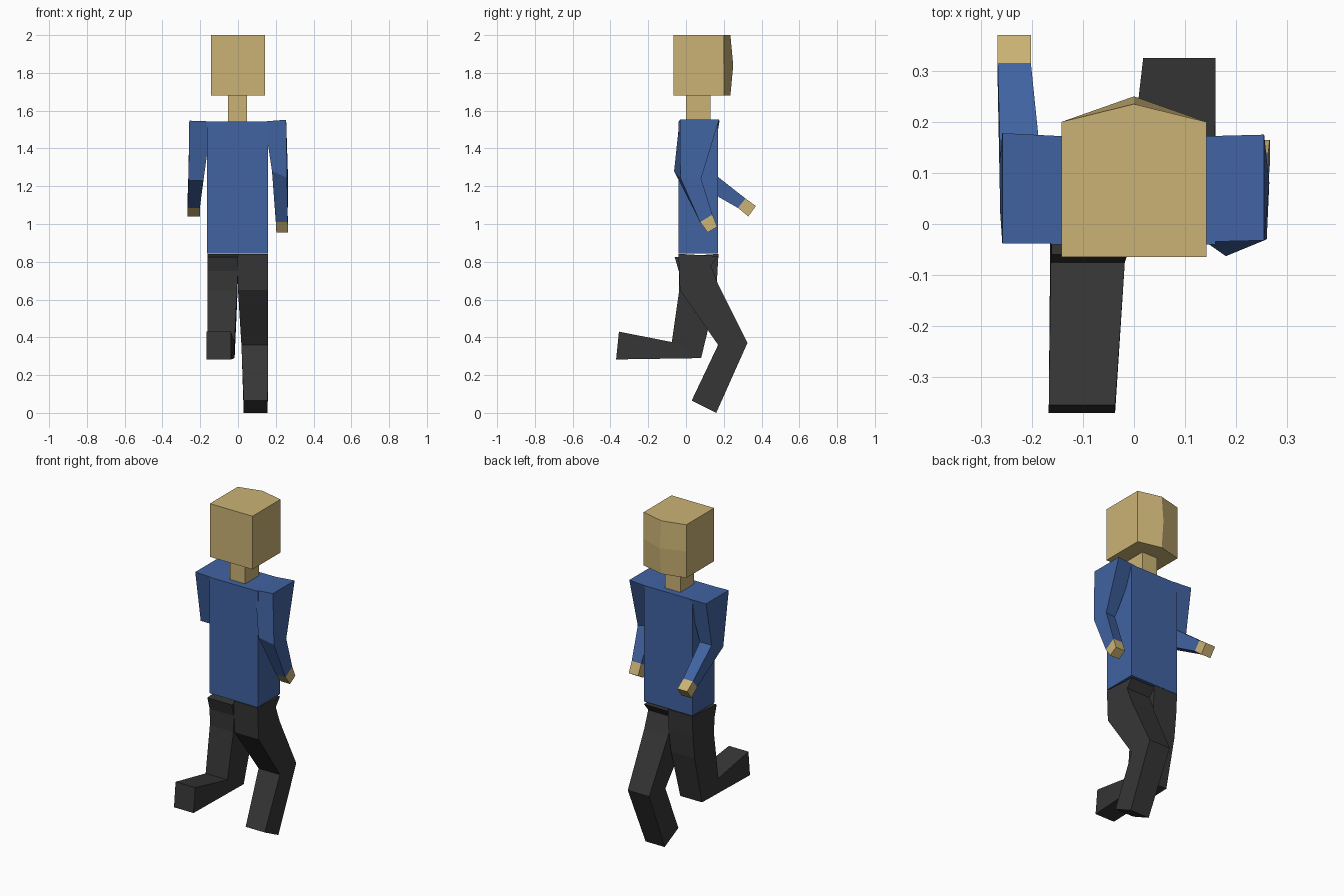
import bpy, bmesh


def material(name, rgb):
    m = bpy.data.materials.new(name)
    m.diffuse_color = (*rgb, 1)
    return m


SKIN = material("tan skin", (0.60, 0.45, 0.18))
SHIRT = material("blue shirt", (0.052, 0.125, 0.36))
TROUSERS = material("charcoal trousers", (0.037, 0.037, 0.037))


def loft(name, rings, mat):
    """Closed tube through rings that all have the same number of corners."""
    bm = bmesh.new()
    vs = [[bm.verts.new(p) for p in r] for r in rings]
    n = len(vs[0])
    bm.faces.new(vs[0])
    bm.faces.new(vs[-1])
    for a, b in zip(vs, vs[1:]):
        for i in range(n):
            j = (i + 1) % n
            bm.faces.new((a[i], a[j], b[j], b[i]))
    bmesh.ops.recalc_face_normals(bm, faces=bm.faces)
    me = bpy.data.meshes.new(name)
    bm.to_mesh(me)
    bm.free()
    me.materials.append(mat)
    ob = bpy.data.objects.new(name, me)
    bpy.context.collection.objects.link(ob)
    return ob


def ring(x0, x1, back, front):
    """Four corners from an x range and the (y, z) of the back and front edges."""
    return [(x0, *back), (x1, *back), (x1, *front), (x0, *front)]


def box(name, x0, x1, y0, y1, z0, z1, mat):
    return loft(name, [ring(x0, x1, (y0, z), (y1, z)) for z in (z0, z1)], mat)


# Head with a shallow ridge down the face, strongest at mid height
def head_ring(z, nose):
    return [(-0.142, -0.065, z), (0.142, -0.065, z), (0.142, 0.2, z),
            (0, nose, z), (-0.142, 0.2, z)]


loft("head", [head_ring(1.68, 0.235), head_ring(1.84, 0.25), head_ring(2.0, 0.235)], SKIN)
box("neck", -0.053, 0.048, 0.0, 0.13, 1.53, 1.69, SKIN)

# Torso
box("torso", -0.163, 0.16, -0.04, 0.17, 0.845, 1.543, SHIRT)

# Right arm, hanging and slightly bent
wrist = ring(0.2, 0.263, (0.075, 1.01), (0.14, 1.05))
loft("right_sleeve", [
    [(0.14, -0.035, 1.543), (0.255, -0.032, 1.552), (0.255, 0.175, 1.552), (0.14, 0.172, 1.543)],
    [(0.18, -0.063, 1.28), (0.26, -0.03, 1.245), (0.265, 0.08, 1.24), (0.185, 0.06, 1.25)],
    wrist], SHIRT)
loft("right_hand", [wrist, ring(0.203, 0.266, (0.115, 0.955), (0.165, 0.985))], SKIN)

# Left arm, forearm swung forward
wrist = ring(-0.267, -0.202, (0.275, 1.085), (0.315, 1.135))
loft("left_sleeve", [
    [(-0.258, -0.038, 1.547), (-0.14, -0.038, 1.543), (-0.14, 0.172, 1.543), (-0.258, 0.178, 1.547)],
    ring(-0.262, -0.183, (0.02, 1.23), (0.13, 1.28)),
    wrist], SHIRT)
loft("left_hand", [wrist, ring(-0.267, -0.202, (0.33, 1.04), (0.37, 1.095))], SKIN)

# Right leg, planted forward
loft("right_leg", [
    ring(0.0, 0.159, (-0.04, 0.842), (0.172, 0.83)),
    ring(0.0, 0.159, (-0.038, 0.79), (0.132, 0.78)),
    ring(0.0, 0.159, (-0.032, 0.65), (0.17, 0.68)),
    ring(0.018, 0.16, (0.17, 0.36), (0.325, 0.37)),
    ring(0.03, 0.157, (0.03, 0.065), (0.16, 0.0))], TROUSERS)

# Left leg, shin kicked back
loft("left_leg", [
    ring(-0.162, 0.0, (-0.06, 0.825), (0.172, 0.842)),
    ring(-0.162, 0.0, (-0.038, 0.75), (0.165, 0.72)),
    ring(-0.162, -0.005, (-0.036, 0.65), (0.15, 0.58)),
    ring(-0.163, -0.018, (-0.075, 0.375), (0.08, 0.29)),
    ring(-0.167, -0.037, (-0.355, 0.43), (-0.37, 0.283))], TROUSERS)
